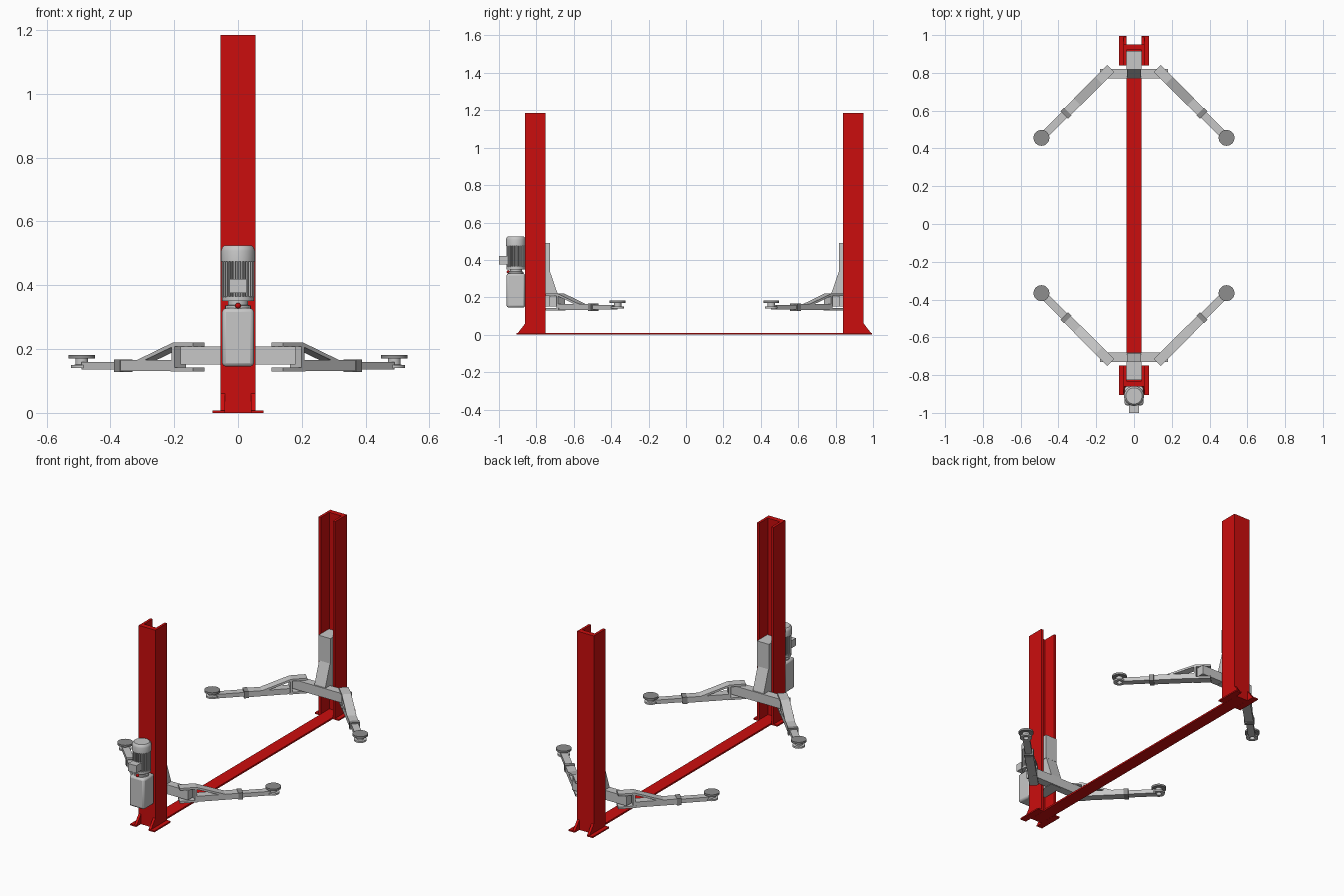
import bpy, bmesh, math
from mathutils import Matrix, Vector

if "Cube" in bpy.data.objects:
    bpy.data.objects.remove(bpy.data.objects["Cube"], do_unlink=True)

MID_Y = 0.045  # symmetry plane between the two posts


def material(name, r, g, b):
    m = bpy.data.materials.new(name)
    m.use_nodes = True
    m.diffuse_color = (r, g, b, 1)
    m.node_tree.nodes["Principled BSDF"].inputs["Base Color"].default_value = (r, g, b, 1)
    return m


RED = material("red paint", 0.6, 0.004, 0.004)
GREY = material("light grey metal", 0.57, 0.57, 0.57)
DARK = material("dark grey rubber", 0.27, 0.27, 0.27)


def box(bm, x0, x1, y0, y1, z0, z1):
    size = Matrix.Diagonal((x1 - x0, y1 - y0, z1 - z0, 1))
    centre = Matrix.Translation(((x0 + x1) / 2, (y0 + y1) / 2, (z0 + z1) / 2))
    bmesh.ops.create_cube(bm, size=1, matrix=centre @ size)


def extrude(bm, points, offset):
    face = bm.faces.new([bm.verts.new(p) for p in points])
    new = bmesh.ops.extrude_face_region(bm, geom=[face])["geom"]
    bmesh.ops.translate(bm, vec=offset, verts=[v for v in new if isinstance(v, bmesh.types.BMVert)])


def lathe(bm, profile, x, y, steps=32):
    """Spin (radius, z) points around a vertical axis."""
    verts = [bm.verts.new((x + r, y, z)) for r, z in profile]
    edges = [bm.edges.new(pair) for pair in zip(verts, verts[1:])]
    bmesh.ops.spin(bm, geom=verts + edges, cent=(x, y, 0), axis=(0, 0, 1),
                   angle=math.tau, steps=steps, use_duplicate=False)
    bmesh.ops.remove_doubles(bm, verts=bm.verts, dist=1e-5)


def finish(name, bm, mat, smooth=False, bevel=0, segments=2, flip_x=False, flip_y=False):
    for v in bm.verts:
        if flip_x:
            v.co.x = -v.co.x
        if flip_y:
            v.co.y = 2 * MID_Y - v.co.y
    bmesh.ops.recalc_face_normals(bm, faces=bm.faces)
    mesh = bpy.data.meshes.new(name)
    bm.to_mesh(mesh)
    bm.free()
    mesh.materials.append(mat)
    obj = bpy.data.objects.new(name, mesh)
    bpy.context.collection.objects.link(obj)
    if bevel:
        mod = obj.modifiers.new("bevel", "BEVEL")
        mod.width, mod.segments = bevel, segments
    if smooth:
        bpy.ops.object.select_all(action="DESELECT")
        obj.select_set(True)
        bpy.context.view_layer.objects.active = obj
        bpy.ops.object.shade_smooth_by_angle(angle=math.radians(35))


def arm_frame():
    """Arm space: x runs outward along the arm, y across it."""
    return Matrix.Translation((0.123, -0.733, 0)) @ Matrix.Rotation(math.radians(45), 4, "Z")


def post(side, flip):
    # Channel open towards the middle
    bm = bmesh.new()
    half = [(0.055, -0.75), (0.04, -0.75), (0.04, -0.83)]
    outline = [(-0.055, -0.86), (0.055, -0.86)] + half + [(-x, y) for x, y in reversed(half)]
    extrude(bm, [(x, y, 0) for x, y in outline], (0, 0, 1.185))
    finish(side + "_post", bm, RED, flip_y=flip)

    # Foot plates with sloping ribs
    bm = bmesh.new()
    for s in (-1, 1):
        a, b = sorted((s * 0.04, s * 0.08))
        box(bm, a, b, -0.905, -0.75, 0, 0.008)
        rib = [(-0.9, 0.008), (-0.86, 0.06), (-0.86, 0.008)]
        extrude(bm, [(s * 0.04, y, z) for y, z in rib], (s * 0.015, 0, 0))
    finish(side + "_foot_plates", bm, RED, flip_y=flip)

    # Sliding carriage: upper block, flared lower body, cross tube
    bm = bmesh.new()
    box(bm, -0.039, 0.039, -0.825, -0.727, 0.34, 0.49)
    body = [(-0.825, 0.15), (-0.685, 0.15), (-0.685, 0.215), (-0.728, 0.34), (-0.825, 0.34)]
    extrude(bm, [(-0.036, y, z) for y, z in body], (0.072, 0, 0))
    finish(side + "_carriage", bm, GREY, flip_y=flip)
    bm = bmesh.new()
    box(bm, -0.18, 0.18, -0.73, -0.68, 0.152, 0.208)
    finish(side + "_cross_tube", bm, GREY, flip_y=flip)


def arm(name, flip_x, flip_y):
    flips = dict(flip_x=flip_x, flip_y=flip_y)

    # Yoke and bent brace
    bm = bmesh.new()
    box(bm, 0, 0.1, -0.026, 0.026, 0.13, 0.143)
    brace = [(0, 0.208), (0, 0.22), (0.09, 0.22), (0.25, 0.165), (0.215, 0.165), (0.088, 0.208)]
    extrude(bm, [(u, -0.026, z) for u, z in brace], (0, 0.052, 0))
    box(bm, 0.082, 0.094, -0.026, 0.026, 0.143, 0.21)
    bm.transform(arm_frame())
    finish(name + "_yoke", bm, GREY, **flips)

    # Telescoping tubes
    bm = bmesh.new()
    box(bm, 0.09, 0.325, -0.025, 0.025, 0.132, 0.165)
    box(bm, 0.325, 0.5, -0.02, 0.02, 0.136, 0.16)
    bm.transform(arm_frame())
    finish(name + "_tubes", bm, GREY, **flips)
    bm = bmesh.new()
    box(bm, 0.322, 0.348, -0.028, 0.028, 0.128, 0.168)
    bm.transform(arm_frame())
    finish(name + "_collar", bm, DARK, **flips)

    # Pad socket and lifting pad
    pad = arm_frame() @ Vector((0.519, 0, 0))
    bm = bmesh.new()
    lathe(bm, [(0.015, 0.14), (0.034, 0.14), (0.034, 0.15), (0.02, 0.151),
               (0.02, 0.172), (0.015, 0.172), (0.015, 0.14)], pad.x, pad.y)
    finish(name + "_pad_socket", bm, GREY, smooth=True, **flips)
    bm = bmesh.new()
    lathe(bm, [(0, 0.17), (0.042, 0.17), (0.042, 0.182), (0, 0.182)], pad.x, pad.y)
    finish(name + "_lifting_pad", bm, DARK, smooth=True, **flips)


for side, flip in (("front", False), ("back", True)):
    post(side, flip)
    for hand, mirrored in (("left", False), ("right", True)):
        arm(side + "_" + hand + "_arm", mirrored, flip)

# Floor beam joining the posts
bm = bmesh.new()
box(bm, -0.039, 0.039, -0.84, 0.93, 0, 0.01)
finish("floor_beam", bm, RED)

# Power unit on the front post
UNIT_Y = -0.91
bm = bmesh.new()
box(bm, -0.05, 0.05, -0.96, -0.86, 0.145, 0.328)
finish("oil_tank", bm, GREY, smooth=True, bevel=0.012)

bm = bmesh.new()
lathe(bm, [(0, 0.325), (0.04, 0.325), (0.04, 0.336), (0.032, 0.338), (0.032, 0.352), (0, 0.352)], 0, UNIT_Y)
finish("pump_neck", bm, GREY, smooth=True)

bm = bmesh.new()
lathe(bm, [(0, 0.35), (0.05, 0.35), (0.05, 0.365), (0, 0.365)], 0, UNIT_Y)
finish("motor_base", bm, GREY, smooth=True)

bm = bmesh.new()
lathe(bm, [(0, 0.36), (0.043, 0.36), (0.043, 0.48), (0, 0.48)], 0, UNIT_Y)
finish("motor_core", bm, DARK, smooth=True)

bm = bmesh.new()
for i in range(28):
    fin = bmesh.new()
    box(fin, 0.04, 0.051, -0.0022, 0.0022, 0.362, 0.478)
    fin.transform(Matrix.Translation((0, UNIT_Y, 0)) @ Matrix.Rotation(math.tau * i / 28, 4, "Z"))
    temp = bpy.data.meshes.new("fin")
    fin.to_mesh(temp)
    fin.free()
    bm.from_mesh(temp)
    bpy.data.meshes.remove(temp)
finish("motor_fins", bm, GREY)

bm = bmesh.new()
lathe(bm, [(0, 0.475), (0.053, 0.475), (0.053, 0.508), (0.05, 0.518), (0.043, 0.525), (0, 0.525)], 0, UNIT_Y)
finish("motor_cap", bm, GREY, smooth=True)

bm = bmesh.new()
box(bm, -0.027, 0.027, -1.0, -0.945, 0.375, 0.42)
finish("terminal_box", bm, GREY)

bm = bmesh.new()
bmesh.ops.create_uvsphere(bm, u_segments=16, v_segments=10, radius=0.009,
                          matrix=Matrix.Translation((0, -0.95, 0.336)))
finish("release_knob", bm, RED, smooth=True)
